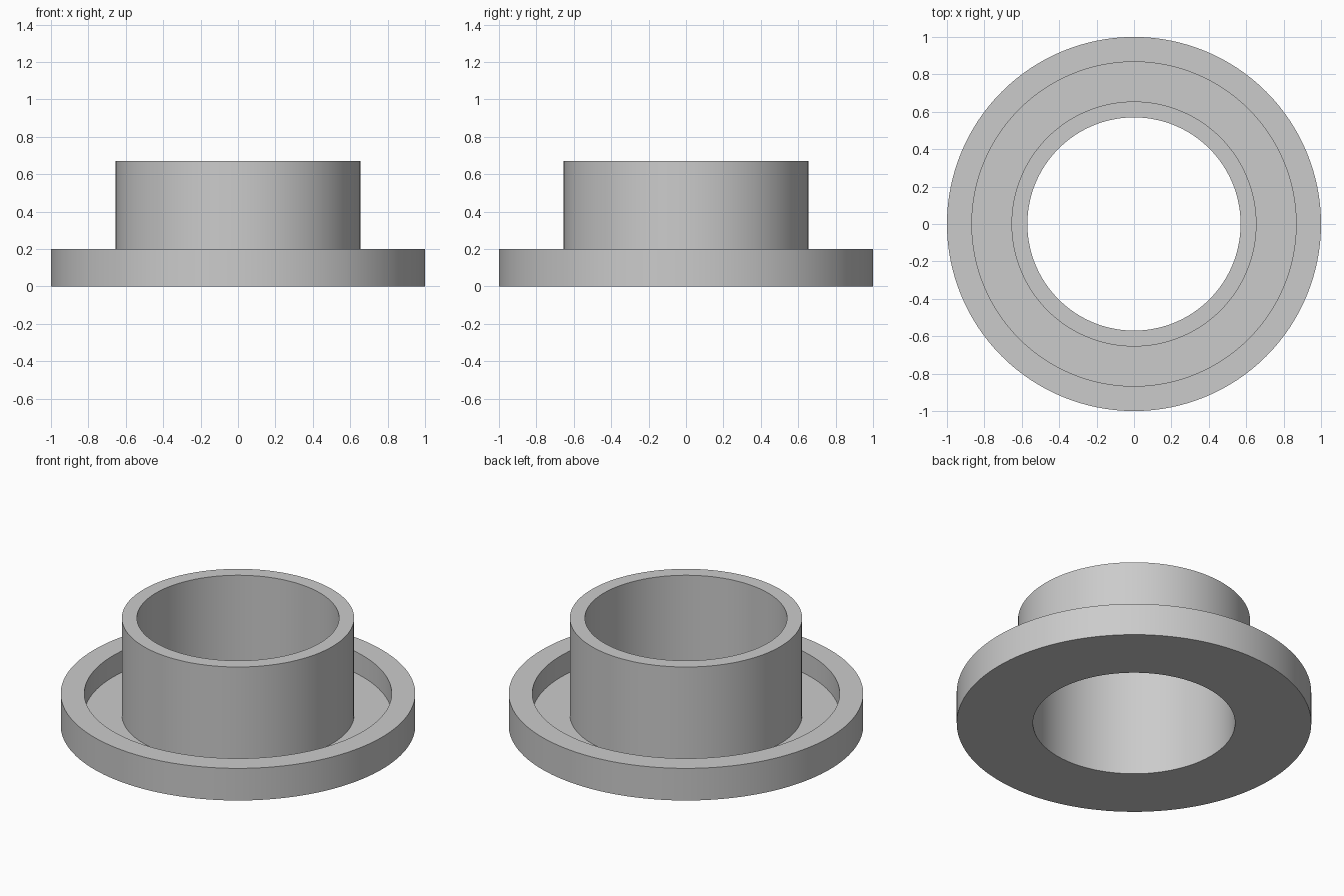
import bpy
import bmesh
import math

cube = bpy.data.objects.get("Cube")
if cube:
    bpy.data.objects.remove(cube, do_unlink=True)

SEGMENTS = 128

# Main dimensions
flange_radius, lip_radius = 1.0, 0.867
tube_radius, bore_radius = 0.655, 0.57
height, rim_height, floor_height = 0.67, 0.2, 0.067

# Plain grey material
grey = bpy.data.materials.new("light_grey")
grey.use_nodes = True
colour = (0.6, 0.6, 0.6, 1)
grey.diffuse_color = colour
grey.node_tree.nodes["Principled BSDF"].inputs["Base Color"].default_value = colour


def lathe(name, profile, material):
    """Turn a closed (radius, height) profile around the z axis."""
    bm = bmesh.new()
    verts = [bm.verts.new((r, 0, z)) for r, z in profile]
    edges = [bm.edges.new((a, b)) for a, b in zip(verts, verts[1:] + verts[:1])]
    bmesh.ops.spin(bm, geom=verts + edges, cent=(0, 0, 0), axis=(0, 0, 1),
                   angle=math.tau, steps=SEGMENTS, use_merge=True)
    bmesh.ops.remove_doubles(bm, verts=bm.verts[:], dist=0.0001)
    bmesh.ops.recalc_face_normals(bm, faces=bm.faces[:])
    mesh = bpy.data.meshes.new(name)
    bm.to_mesh(mesh)
    bm.free()
    mesh.materials.append(material)
    obj = bpy.data.objects.new(name, mesh)
    bpy.context.collection.objects.link(obj)
    bpy.ops.object.select_all(action="DESELECT")
    obj.select_set(True)
    bpy.context.view_layer.objects.active = obj
    bpy.ops.object.shade_smooth_by_angle(angle=math.radians(30))
    return obj


# Open tube, recessed channel and raised rim as one turned piece
lathe("flanged_bushing", [
    (bore_radius, 0),
    (flange_radius, 0),
    (flange_radius, rim_height),
    (lip_radius, rim_height),
    (lip_radius, floor_height),
    (tube_radius, floor_height),
    (tube_radius, height),
    (bore_radius, height),
], grey)
